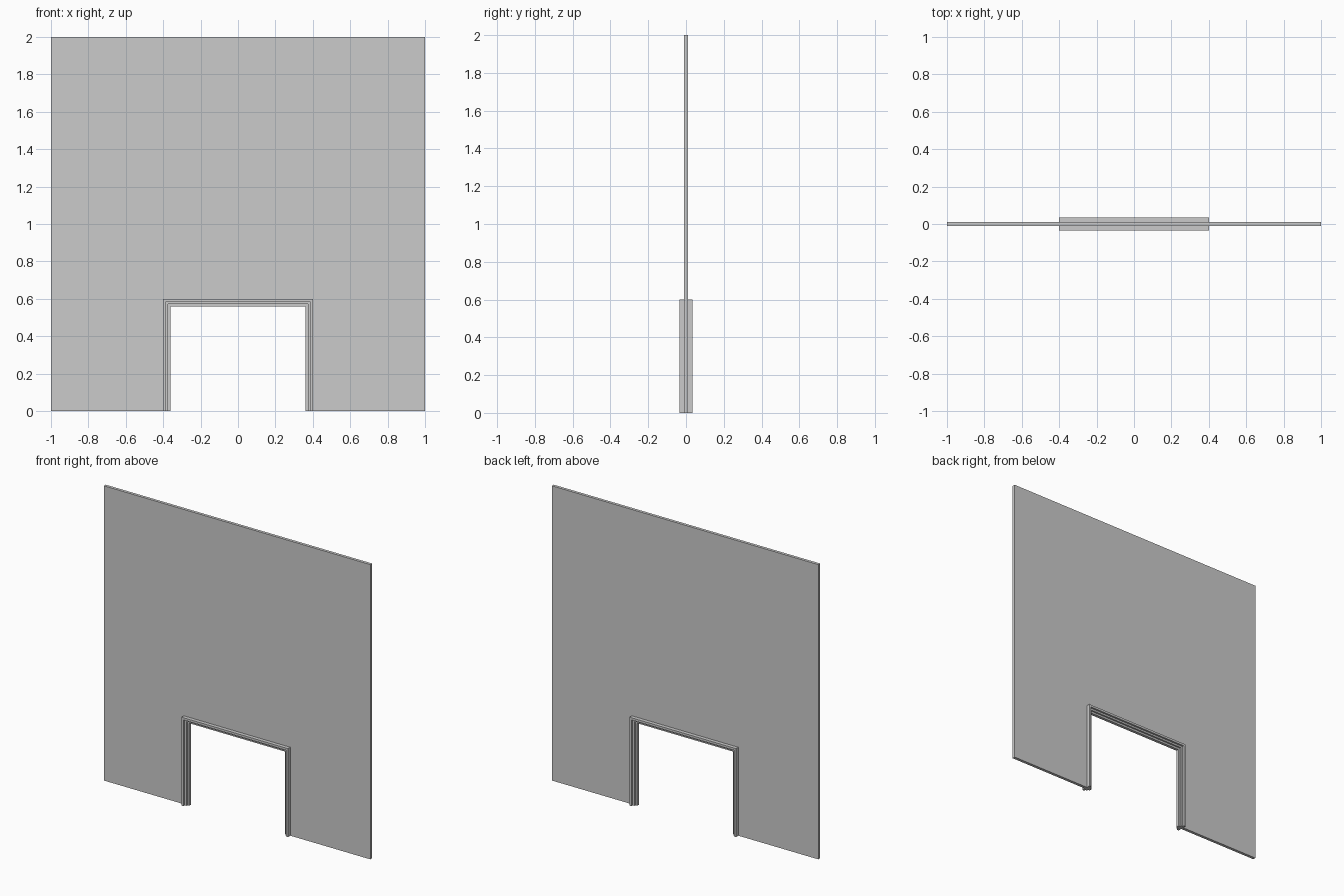
import bpy

if "Cube" in bpy.data.objects:
    bpy.data.objects.remove(bpy.data.objects["Cube"])

# Swept portal: each profile point is (inset from outer edge, y), swept up, over and down
def portal(name, profile, half=0.4, top=0.6):
    verts, faces, n = [], [], len(profile)
    for sx, high in ((-1, 0), (-1, 1), (1, 1), (1, 0)):
        for d, y in profile:
            verts.append((sx * (half - d), y, (top - d) if high else 0))
    for s in range(3):
        for i in range(n):
            j = (i + 1) % n
            faces.append((s*n + i, s*n + j, s*n + n + j, s*n + n + i))
    faces += [tuple(reversed(range(n))), tuple(range(3*n, 4*n))]
    me = bpy.data.meshes.new(name)
    me.from_pydata(verts, [], faces)
    me.validate()
    ob = bpy.data.objects.new(name, me)
    bpy.context.collection.objects.link(ob)
    import bmesh
    bm = bmesh.new()
    bm.from_mesh(me)
    bmesh.ops.recalc_face_normals(bm, faces=bm.faces)
    bm.to_mesh(me)
    bm.free()
    return ob

# Thin wall panel with the doorway cut out
outline = [(-1, 0), (-.4, 0), (-.4, .6), (.4, .6), (.4, 0), (1, 0), (1, 2), (-1, 2)]
n = len(outline)
me = bpy.data.meshes.new("wall")
me.from_pydata([(x, y, z) for y in (-.01, .01) for x, z in outline], [],
               [tuple(range(n)), tuple(reversed(range(n, 2*n)))] +
               [((i+1) % n, i, i+n, (i+1) % n + n) for i in range(n)])
bpy.context.collection.objects.link(bpy.data.objects.new("wall", me))

# Stepped door frame, symmetric front to back
side = [(0, .035), (.015, .035), (.015, .022), (.027, .022), (.027, .01), (.04, .01)]
portal("door_frame", side + [(d, -y) for d, y in reversed(side)])
